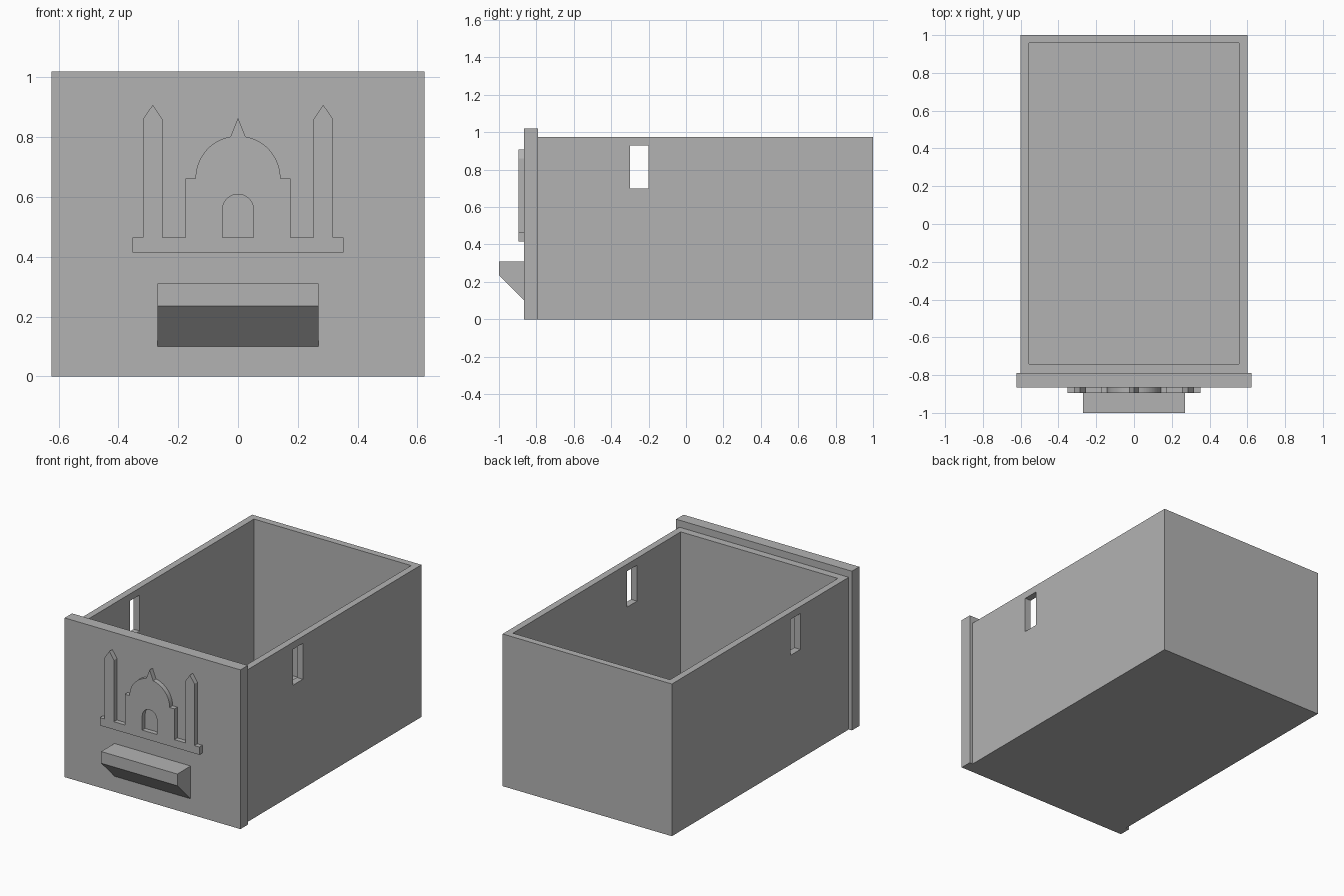
import bpy
import bmesh
from math import sin, cos, pi, asin
from mathutils import Vector

cube = bpy.data.objects.get("Cube")
if cube:
    bpy.data.objects.remove(cube, do_unlink=True)

# One plain grey for every part
grey = bpy.data.materials.new("plain grey")
grey.use_nodes = True
colour = (0.45, 0.45, 0.45, 1)
grey.diffuse_color = colour
grey.node_tree.nodes["Principled BSDF"].inputs["Base Color"].default_value = colour


def prism(name, outline, direction):
    """Extrude a flat outline of 3D points along a direction."""
    bm = bmesh.new()
    face = bm.faces.new([bm.verts.new(p) for p in outline])
    moved = bmesh.ops.extrude_face_region(bm, geom=[face])["geom"]
    verts = [v for v in moved if isinstance(v, bmesh.types.BMVert)]
    bmesh.ops.translate(bm, verts=verts, vec=Vector(direction))
    if face.is_valid and len(bm.faces) == len(outline) + 1:
        bm.faces.new([v for v in face.verts])
    bmesh.ops.recalc_face_normals(bm, faces=bm.faces)
    mesh = bpy.data.meshes.new(name)
    bm.to_mesh(mesh)
    bm.free()
    mesh.materials.append(grey)
    obj = bpy.data.objects.new(name, mesh)
    bpy.context.collection.objects.link(obj)
    return obj


def box(name, x, y, z):
    corners = [(x[0], y[0]), (x[1], y[0]), (x[1], y[1]), (x[0], y[1])]
    return prism(name, [(a, b, z[0]) for a, b in corners], (0, 0, z[1] - z[0]))


def cut(target, cutter):
    """Subtract the cutter from the target and discard it."""
    cutter.hide_render = True
    mod = target.modifiers.new("cut", "BOOLEAN")
    mod.operation = "DIFFERENCE"
    mod.solver = "EXACT"
    mod.object = cutter
    bpy.context.view_layer.update()
    graph = bpy.context.evaluated_depsgraph_get()
    mesh = bpy.data.meshes.new_from_object(target.evaluated_get(graph))
    target.modifiers.clear()
    target.data = mesh
    bpy.data.objects.remove(cutter, do_unlink=True)


def arc(cx, cz, r, start, end, steps):
    angles = [start + (end - start) * i / steps for i in range(steps + 1)]
    return [(cx + r * cos(a), cz + r * sin(a)) for a in angles]


# Open drawer body with a slot through both side walls
BACK, JOIN, FACE = 1.0, -0.79, -0.865
body = box("drawer_body", (-0.6, 0.6), (JOIN, BACK), (0, 0.975))
cut(body, box("cavity_cutter", (-0.557, 0.557), (-0.742, 0.957), (0.045, 1.2)))
cut(body, box("slot_cutter", (-0.8, 0.8), (-0.3, -0.2), (0.70, 0.93)))

# Front panel
box("front_panel", (-0.623, 0.623), (FACE, JOIN), (0, 1.02))

# Pull handle with a sloping underside
profile = [(FACE, 0.31), (-1.0, 0.31), (-1.0, 0.235), (FACE, 0.10)]
prism("pull_handle", [(-0.27, y, z) for y, z in profile], (0.54, 0, 0))

# Raised emblem: base strip, towers, hall, dome and spire
half = [(0.353, 0.415), (0.353, 0.465), (0.318, 0.465), (0.318, 0.86),
        (0.285, 0.908), (0.253, 0.86), (0.253, 0.465), (0.176, 0.465),
        (0.176, 0.662)]
half += arc(0, 0.662, 0.142, 0, pi / 2 - asin(0.025 / 0.142), 20)
outline = half + [(0, 0.865)] + [(-x, z) for x, z in reversed(half)]
emblem = prism("emblem", [(x, FACE, z) for x, z in outline], (0, -0.03, 0))

# Arched doorway through the emblem
door = [(-0.052, 0.465), (0.052, 0.465)] + arc(0, 0.557, 0.052, 0, pi, 20)
cut(emblem, prism("door_cutter", [(x, FACE + 0.02, z) for x, z in door], (0, -0.08, 0)))
